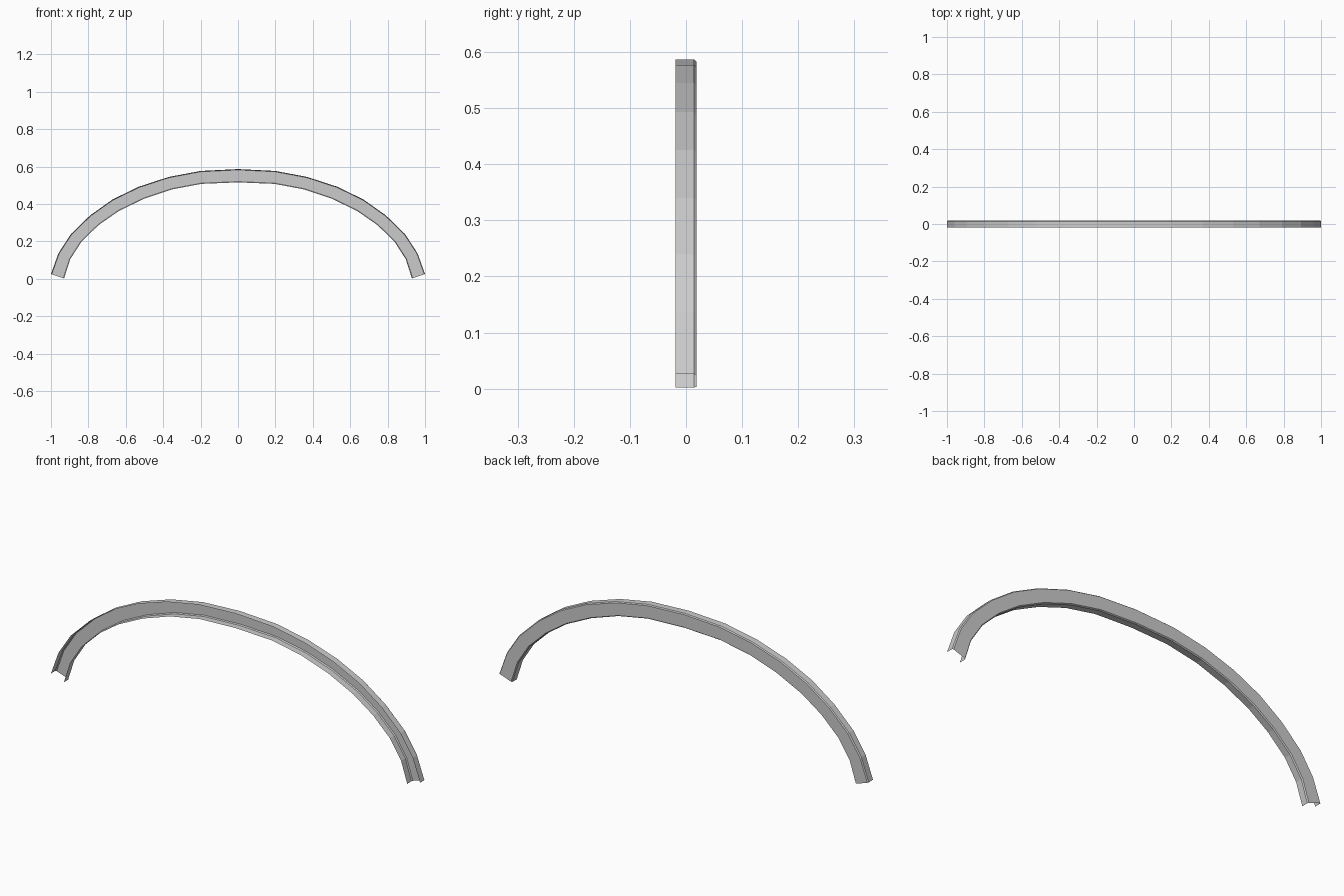
import bpy, bmesh

if "Cube" in bpy.data.objects:
    bpy.data.objects.remove(bpy.data.objects["Cube"])

# Right half of the arch, foot to crown: (outer x, outer z, inner x, inner z)
STATIONS = [
    (1.0, 0.026, 0.93, 0.002), (0.96, 0.137, 0.897, 0.105),
    (0.893, 0.24, 0.836, 0.2), (0.79, 0.34, 0.745, 0.288),
    (0.67, 0.425, 0.637, 0.363), (0.53, 0.493, 0.503, 0.428),
    (0.37, 0.545, 0.355, 0.478), (0.2, 0.577, 0.195, 0.508),
    (0.0, 0.587, 0.0, 0.516),
]
# Open channel section: (fraction from outer to inner rim, y), open at the front
SECTION = [(0, -0.019), (0, 0.014), (0.06, 0.019),
           (0.94, 0.019), (1, 0.014), (1, -0.019)]

# Mirror the stations to make the full arch
path = STATIONS + [(-a, b, -c, d) for a, b, c, d in reversed(STATIONS[:-1])]

# Sweep the channel along the arch
bm = bmesh.new()
rings = [[bm.verts.new((ox + (ix - ox) * t, y, oz + (iz - oz) * t))
          for t, y in SECTION] for ox, oz, ix, iz in path]
for r0, r1 in zip(rings, rings[1:]):
    for i in range(len(SECTION) - 1):
        bm.faces.new((r0[i], r0[i + 1], r1[i + 1], r1[i]))

# Make the web face backwards (+y) and the flanges face outwards
bm.normal_update()
web = max(bm.faces, key=lambda f: abs(f.normal.y))
if web.normal.y < 0:
    bmesh.ops.reverse_faces(bm, faces=bm.faces[:])

mesh = bpy.data.meshes.new("arch_trim")
bm.to_mesh(mesh)
bm.free()
arch = bpy.data.objects.new("arch_trim", mesh)
bpy.context.collection.objects.link(arch)
